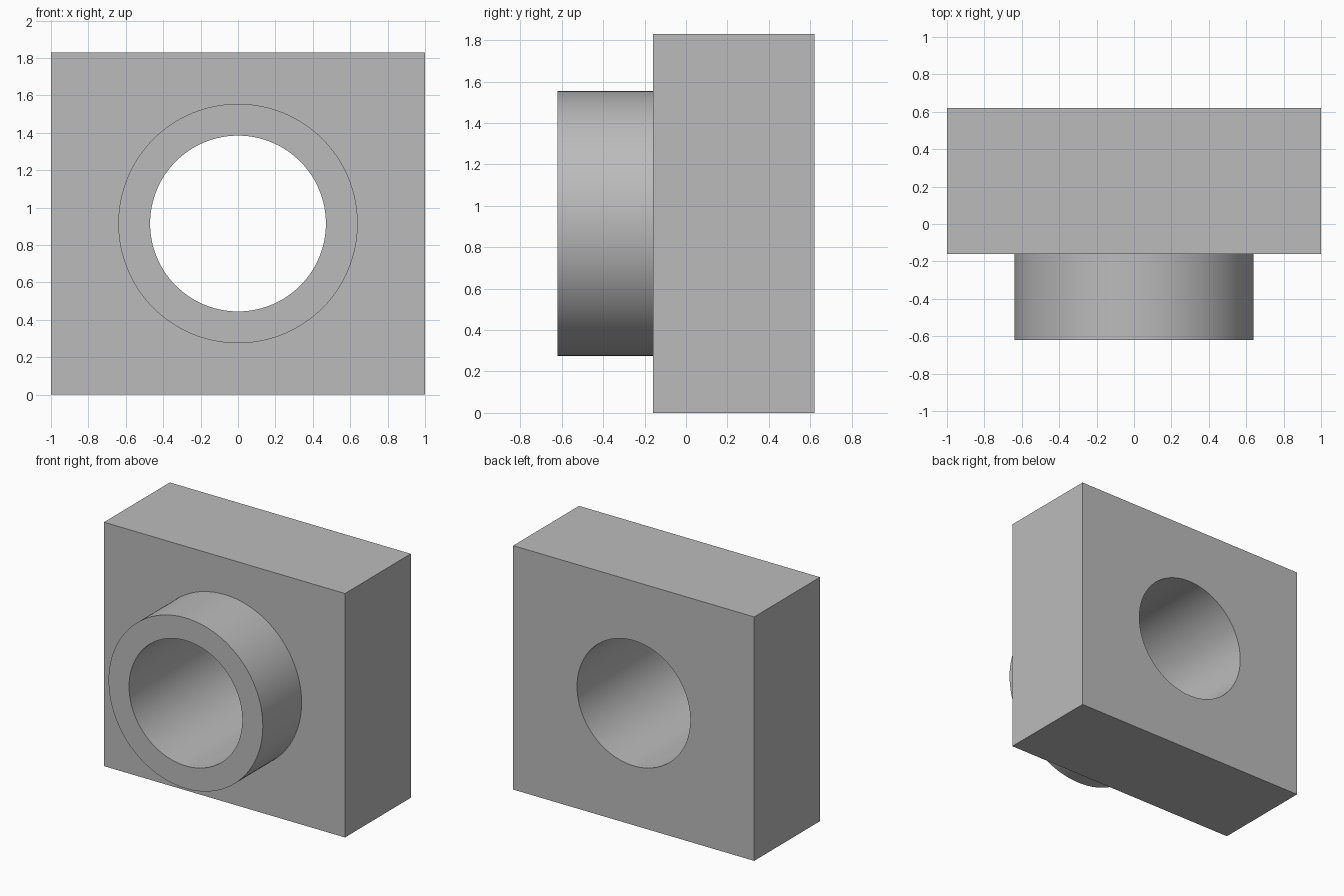
import bpy
import math

cube = bpy.data.objects.get("Cube")
if cube:
    bpy.data.objects.remove(cube, do_unlink=True)

WIDTH, HEIGHT = 2.0, 1.83
FRONT, FACE, BACK = -0.62, -0.16, 0.62   # collar tip, block front, block back
COLLAR_R, BORE_R = 0.64, 0.47
MID_Z = HEIGHT / 2

grey = bpy.data.materials.new("plain grey")
grey.use_nodes = True
colour = (0.5, 0.5, 0.5, 1.0)
grey.diffuse_color = colour
grey.node_tree.nodes["Principled BSDF"].inputs["Base Color"].default_value = colour


def cylinder(name, radius, y0, y1):
    """Cylinder lying along y, centred on the bore axis."""
    bpy.ops.mesh.primitive_cylinder_add(
        vertices=128, radius=radius, depth=y1 - y0,
        location=(0, (y0 + y1) / 2, MID_Z), rotation=(math.pi / 2, 0, 0))
    obj = bpy.context.object
    obj.name = name
    obj.data.materials.append(grey)
    return obj


def combine(target, tool, operation):
    """Apply a boolean, then discard the tool."""
    mod = target.modifiers.new(operation.lower(), "BOOLEAN")
    mod.operation = operation
    mod.solver = "EXACT"
    mod.object = tool
    bpy.ops.object.select_all(action="DESELECT")
    target.select_set(True)
    bpy.context.view_layer.objects.active = target
    bpy.ops.object.modifier_apply(modifier=mod.name)
    bpy.data.objects.remove(tool, do_unlink=True)


# Rectangular block
bpy.ops.mesh.primitive_cube_add(size=1, location=(0, (FACE + BACK) / 2, MID_Z))
block = bpy.context.object
block.name = "block_with_collar"
block.scale = (WIDTH, BACK - FACE, HEIGHT)
bpy.ops.object.transform_apply(location=True, rotation=False, scale=True)
block.data.materials.append(grey)

# Raised collar on the front, then the bore through everything
combine(block, cylinder("collar", COLLAR_R, FRONT, FACE + 0.2), "UNION")
combine(block, cylinder("bore_cutter", BORE_R, FRONT - 0.2, BACK + 0.2), "DIFFERENCE")

bpy.ops.object.shade_smooth_by_angle(angle=math.radians(30))
